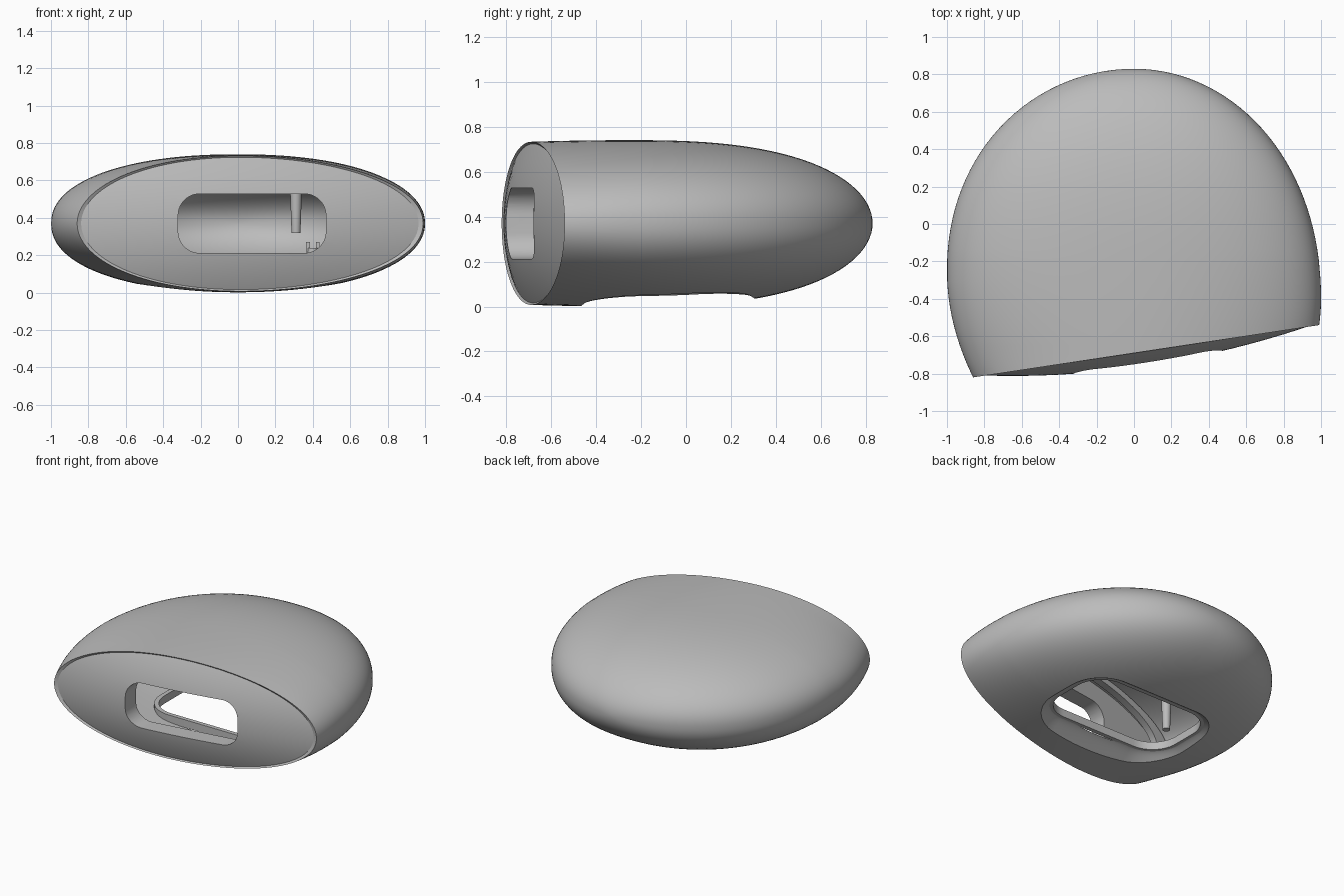
import bpy, bmesh, math
from mathutils import Vector, Matrix

cube = bpy.data.objects.get("Cube")
if cube:
    bpy.data.objects.remove(cube, do_unlink=True)

GREY = (0.5, 0.5, 0.5, 1)
mat = bpy.data.materials.new("plain_grey")
mat.use_nodes = True
mat.diffuse_color = GREY
mat.node_tree.nodes["Principled BSDF"].inputs["Base Color"].default_value = GREY

MID = 0.37                                  # height of the body's middle
FRONT = Vector((0, -0.69, MID))             # middle of the slanted front
NORMAL = Vector((0.151, -1, 0)).normalized()
SEGMENTS = 128


def make(name, bm):
    bmesh.ops.recalc_face_normals(bm, faces=bm.faces)
    mesh = bpy.data.meshes.new(name)
    bm.to_mesh(mesh)
    bm.free()
    mesh.materials.append(mat)
    obj = bpy.data.objects.new(name, mesh)
    bpy.context.collection.objects.link(obj)
    return obj


def smooth(obj, angle=20):
    bpy.ops.object.select_all(action='DESELECT')
    obj.select_set(True)
    bpy.context.view_layer.objects.active = obj
    bpy.ops.object.shade_smooth_by_angle(angle=math.radians(angle))


def loft(bm, rings, closed=False):
    """Join rings of points by quads, capping the ends unless closed."""
    loops = [[bm.verts.new(p) for p in ring] for ring in rings]
    n = len(loops[0])
    pairs = list(zip(loops, loops[1:]))
    if closed:
        pairs.append((loops[-1], loops[0]))
    for a, b in pairs:
        for i in range(n):
            j = (i + 1) % n
            bm.faces.new((a[i], a[j], b[j], b[i]))
    if not closed:
        bm.faces.new(loops[0])
        bm.faces.new(loops[-1])


def half_size(y, peak, bend, power):
    """Rounded towards the back, gently narrowing towards the front."""
    if y > peak:
        return math.sqrt(max(0.0, 1 - ((y - peak) / (0.83 - peak)) ** power))
    return 1 - bend * (y - peak) ** 2


def body_ring(y, wide, high):
    """Ellipse that grows slightly squarer behind the front."""
    right = half_size(y, -0.4, 0.5, 2.1) * wide
    left = half_size(y, -0.25, 0.43, 2.1) * wide
    h = half_size(y, -0.25, 0.1, 2.6) * high
    power = 2 / (2 + 0.2 * min(1, max(0, (y + 0.7) / 0.5)))
    ring = []
    for i in range(SEGMENTS):
        c = math.cos(i * math.tau / SEGMENTS)
        s = math.sin(i * math.tau / SEGMENTS)
        x = math.copysign(abs(c) ** power, c) * (right if c > 0 else left)
        z = math.copysign(abs(s) ** power, s) * h
        ring.append(Vector((x, y, MID + z)))
    return ring


def body(name, wide, high, long, inset, domed):
    """Rounded pod, cut off by the slanted front and closed there."""
    ys = [-1.0 + 0.05 * i for i in range(15)]
    ys += [-0.25 + 1.08 * math.sin(math.radians(a)) for a in range(3, 90, 3)] + [0.8299]
    rings = [body_ring(y, wide, high) for y in ys]
    for ring in rings:
        for p in ring:
            p.y *= long if p.y > 0 else 1
    bm = bmesh.new()
    loft(bm, rings)
    bmesh.ops.bisect_plane(bm, geom=bm.verts[:] + bm.edges[:] + bm.faces[:],
                           plane_co=FRONT - NORMAL * inset, plane_no=NORMAL,
                           clear_outer=True)
    edges = [e for e in bm.edges if e.is_boundary]
    if domed:
        # Narrow sunken rim, then the bulging front panel
        base = {v: v.co.copy() for e in edges for v in e.verts}
        middle = sum(base.values(), Vector()) / len(base)
        last, lift = 1.0, 0.0
        for scale in (0.975, 0.95, 0.9, 0.8, 0.7, 0.6, 0.5, 0.35, 0.2):
            out = 0.085 * (1 - (scale / 0.975) ** 2) - 0.008
            geom = bmesh.ops.extrude_edge_only(bm, edges=edges)["geom"]
            for v in (g for g in geom if isinstance(g, bmesh.types.BMVert)):
                flat = v.co - NORMAL * lift
                v.co = middle + (flat - middle) * (scale / last) + NORMAL * out
            edges = [g for g in geom if isinstance(g, bmesh.types.BMEdge)]
            last, lift = scale, out
    bmesh.ops.contextual_create(bm, geom=edges)
    return make(name, bm)


def rounded_prism(name, hx, hy, radius, layers, matrix, closed=False):
    """Rounded rectangle swept through layers of (height, extra size)."""
    rings = []
    for z, grow in layers:
        ring = []
        for k, (sx, sy) in enumerate(((1, 1), (-1, 1), (-1, -1), (1, -1))):
            for i in range(13):
                a = (k + i / 12) * math.pi / 2
                r = radius + grow
                ring.append(matrix @ Vector((sx * (hx - radius) + r * math.cos(a),
                                             sy * (hy - radius) + r * math.sin(a), z)))
        rings.append(ring)
    bm = bmesh.new()
    loft(bm, rings, closed)
    return make(name, bm)


# Outer shell and the tools that hollow it
shell = body("pod_shell", 1.0, 0.37, 1.0, 0.0, True)
cavity = body("cavity_cutter", 0.93, 0.3, 0.93, 0.06, False)
front_hole = rounded_prism(
    "front_opening_cutter", 0.395, 0.158, 0.115, [(0, 0), (0.75, 0)],
    Matrix.Translation((0.075, -0.4, MID)) @ Matrix.Rotation(math.pi / 2, 4, 'X'))
flare = [(-0.05, 0.14)]
for step in range(11):
    a = step * math.pi / 20
    flare.append((0.08 * math.sin(a), 0.13 * (1 - math.sin(a)) ** 0.5
                  * (1 - 0.3 * math.sin(a))))
flare.append((0.3, 0))
hole_size = (0.48, 0.28, 0.19)
hole_place = Matrix.Translation((0.01, -0.06, 0))
bottom_hole = rounded_prism("bottom_opening_cutter", *hole_size, flare, hole_place)

for cutter in (cavity, front_hole, bottom_hole):
    cutter.hide_render = True
    mod = shell.modifiers.new(cutter.name, 'BOOLEAN')
    mod.operation = 'DIFFERENCE'
    mod.solver = 'EXACT'
    mod.object = cutter
graph = bpy.context.evaluated_depsgraph_get()
carved = bpy.data.meshes.new_from_object(shell.evaluated_get(graph))
shell.modifiers.clear()
shell.data = carved
for cutter in (cavity, front_hole, bottom_hole):
    bpy.data.objects.remove(cutter, do_unlink=True)
smooth(shell)

# Raised lip around the bottom opening
smooth(rounded_prism("bottom_opening_lip", *hole_size,
                     [(0.075, 0), (0.13, 0), (0.13, 0.03), (0.075, 0.03)],
                     hole_place, closed=True))

# Ledge inside the shell, behind the front panel
rings = []
for i in range(SEGMENTS):
    a = i * math.tau / SEGMENTS
    ring = []
    for size, depth in ((1.06, 0), (0.93, 0), (0.93, 0.05), (1.06, 0.05)):
        x = 0.05 + 0.83 * size * math.cos(a)
        ring.append((x, -0.575 + 0.151 * x + depth, MID + 0.285 * size * math.sin(a)))
    rings.append(ring)
bm = bmesh.new()
loft(bm, rings, closed=True)
smooth(make("inner_ledge", bm))


def post(name, x, y, low, high, r_low, r_high):
    bm = bmesh.new()
    bmesh.ops.create_cone(bm, cap_ends=True, segments=24, radius1=r_low,
                          radius2=r_high, depth=high - low,
                          matrix=Matrix.Translation((x, y, (low + high) / 2)))
    smooth(make(name, bm))


def fins(name, x, y, low, high, reach):
    """Thin plates on both sides of a post."""
    for k, end in ((-1, "a"), (1, "b")):
        bm = bmesh.new()
        bmesh.ops.create_cube(bm, size=1, matrix=Matrix.Translation(
            (x + k * reach, y, (low + high) / 2)) @ Matrix.Diagonal(
                (0.02, 0.03, high - low, 1)))
        make(f"{name}_{end}", bm)


# Pegs hanging from the roof
post("left_roof_peg", 0.31, 0.1, 0.32, 0.68, 0.024, 0.036)
post("right_roof_peg", -0.58, -0.37, 0.32, 0.63, 0.024, 0.036)
fins("right_roof_peg_fin", -0.58, -0.37, 0.54, 0.62, 0.038)

# Short standing post with a split clip at the top
post("floor_clip_post", 0.4, 0.32, 0.13, 0.24, 0.036, 0.03)
fins("floor_clip_prong", 0.4, 0.32, 0.2, 0.27, 0.026)
